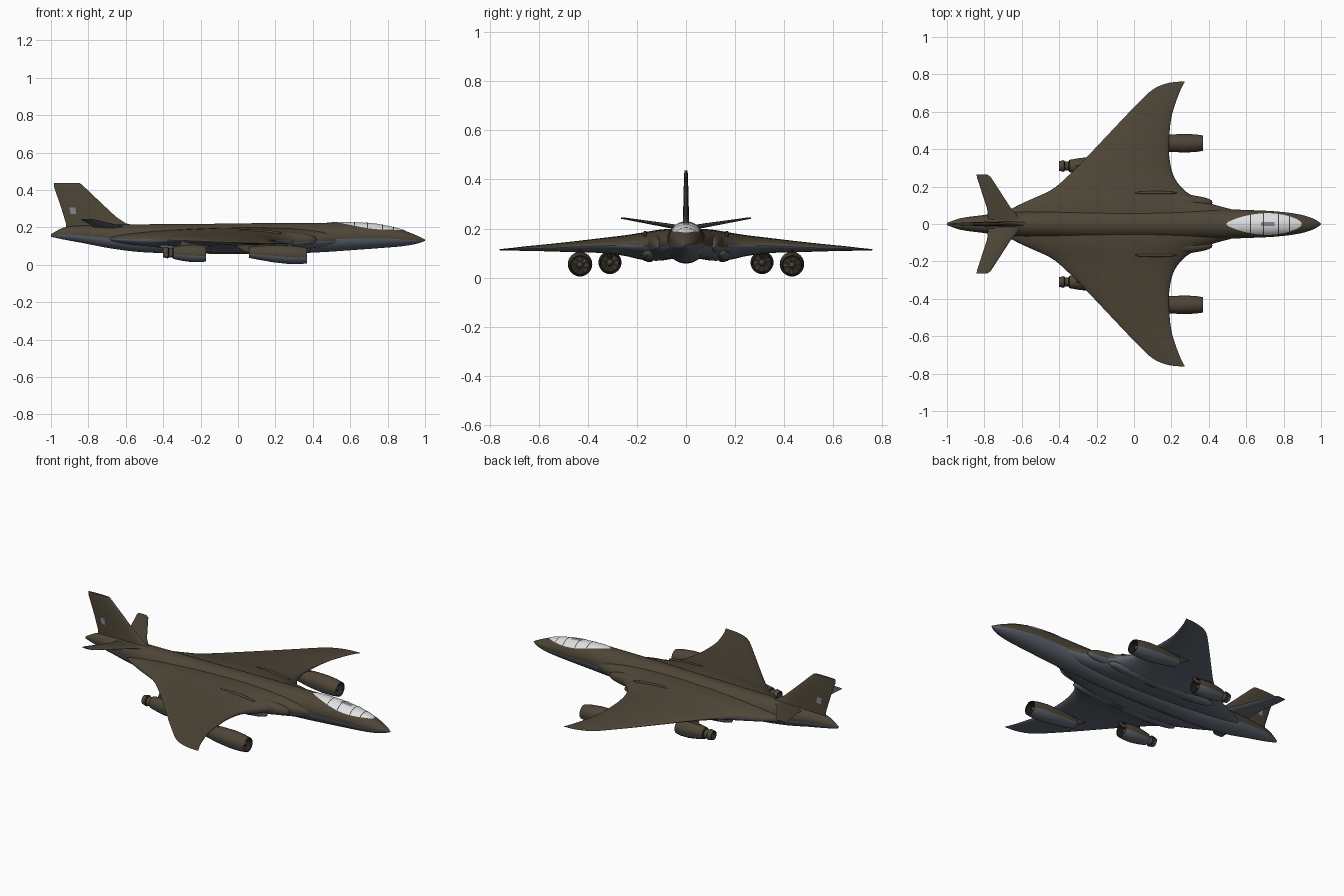
import bpy, bmesh
from math import sin, cos, pi, sqrt
from mathutils import Vector

cube = bpy.data.objects.get("Cube")
if cube:
    bpy.data.objects.remove(cube)


def material(name, r, g, b):
    m = bpy.data.materials.new(name)
    m.use_nodes = True
    m.diffuse_color = (r, g, b, 1)
    m.node_tree.nodes["Principled BSDF"].inputs["Base Color"].default_value = (r, g, b, 1)
    return m


OLIVE = material("olive brown", .075, .06, .038)
BELLY = material("blue grey", .11, .13, .16)
GLASS = material("pale canopy", .75, .76, .77)
DARK = material("dark engine", .02, .018, .014)
PATCH = material("tail patch grey", .22, .25, .28)


def spline(points, x):
    """Smooth interpolation of rows (x, a, b, ...) sorted by rising x."""
    i = 0
    while i < len(points) - 2 and x > points[i + 1][0]:
        i += 1
    p = [points[max(0, min(len(points) - 1, i + k))] for k in (-1, 0, 1, 2)]
    h = p[2][0] - p[1][0]
    t = (x - p[1][0]) / h
    out = []
    for c in range(1, len(p[0])):
        m1 = (p[2][c] - p[0][c]) / (p[2][0] - p[0][0]) * h
        m2 = (p[3][c] - p[1][c]) / (p[3][0] - p[1][0]) * h
        a, b = p[1][c], p[2][c]
        out.append(a + t * m1 + t * t * (3 * (b - a) - 2 * m1 - m2)
                   + t ** 3 * (2 * (a - b) + m1 + m2))
    return out


def loft(name, rings, mats, closed=True, caps=True, mirror=False, two_tone=False, rule=None):
    """Skin a list of rings; the underside can take the second material."""
    bm = bmesh.new()
    rows = [[bm.verts.new(p) for p in ring] for ring in rings]
    n = len(rows[0])
    for a, b in zip(rows, rows[1:]):
        for j in range(n if closed else n - 1):
            k = (j + 1) % n
            bm.faces.new((a[j], a[k], b[k], b[j]))
    if caps:
        bm.faces.new(rows[0])
        bm.faces.new(rows[-1])
    bmesh.ops.remove_doubles(bm, verts=bm.verts, dist=.00005)
    bmesh.ops.recalc_face_normals(bm, faces=bm.faces)
    bm.normal_update()
    for f in bm.faces:
        if two_tone and f.normal.z < -.2:
            f.material_index = 1
        if rule:
            f.material_index = rule(f)
    me = bpy.data.meshes.new(name)
    bm.to_mesh(me)
    bm.free()
    for m in mats:
        me.materials.append(m)
    ob = bpy.data.objects.new(name, me)
    bpy.context.collection.objects.link(ob)
    if mirror:
        ob.modifiers.new("mirror", 'MIRROR').use_axis = (False, True, False)
    bpy.ops.object.select_all(action='DESELECT')
    ob.select_set(True)
    bpy.context.view_layer.objects.active = ob
    bpy.ops.object.shade_smooth_by_angle(angle=.7)
    return ob


# Fuselage: x, half width, top, bottom
BODY = [(-1, .006, .165, .15), (-.93, .03, .2, .135), (-.82, .046, .212, .115),
        (-.68, .062, .216, .088), (-.5, .072, .217, .067), (-.2, .08, .219, .06),
        (.2, .082, .224, .058), (.45, .08, .225, .068), (.6, .075, .225, .078),
        (.75, .068, .215, .089), (.88, .052, .186, .1), (.96, .028, .155, .114),
        (1, .003, .135, .128)]
STEPS = 80
rings = []
for i in range(STEPS + 1):
    x = -cos(pi * i / STEPS)
    w, top, low = spline(BODY, x)
    mid, half = (top + low) / 2, (top - low) / 2
    rings.append([(x, w * cos(2 * pi * j / 40), mid + half * sin(2 * pi * j / 40)) for j in range(40)])
loft("fuselage", rings, [OLIVE, BELLY], two_tone=True)


def skin(x, y, lift):
    """Point just above the upper fuselage surface."""
    w, top, low = spline(BODY, x)
    q = sqrt(max(0, 1 - (y / w) ** 2))
    return (x, y, (top + low) / 2 + (top - low) / 2 * q + lift)


# Canopy glass laid on the fuselage, with thin frames across it
def canopy_width(x):
    s = (x - .49) / .41
    return .058 * max(0, sin(pi * s ** 1.15)) ** .6


def strip(name, x0, x1, width, lift, mat, steps=30):
    rows = []
    for i in range(steps + 1):
        x = x0 + (x1 - x0) * i / steps
        w = width(x)
        rows.append([skin(x, w * (j / 8 - 1), lift) for j in range(17)])
    loft(name, rows, [mat], closed=False, caps=False)


strip("canopy_glass", .495, .895, canopy_width, .003, GLASS)
for n, x in enumerate((.62, .69, .77, .83)):
    strip("canopy_frame_%d" % n, x, x + .005, canopy_width, .0045, OLIVE, 2)
strip("canopy_spine", .68, .75, lambda x: .012, .004, PATCH, 6)

# Forward swept wings: y, leading x, trailing x, top, middle, bottom
WING = [(0, .66, -.74, .2, .14, .08), (.06, .58, -.69, .2, .14, .075),
        (.1, .44, -.62, .197, .138, .068), (.13, .35, -.555, .193, .136, .068),
        (.18, .27, -.445, .184, .134, .072), (.25, .215, -.36, .173, .132, .088),
        (.35, .19, -.26, .161, .129, .1), (.45, .188, -.165, .149, .125, .103),
        (.57, .2, -.052, .136, .12, .107), (.66, .227, .035, .127, .118, .109),
        (.71, .246, .088, .121, .116, .11), (.74, .26, .14, .118, .1145, .111),
        (.757, .27, .2, .116, .1135, .111), (.762, .27, .255, .114, .1135, .113)]
rings = []
for i in range(49):
    y = .762 * sin(pi / 2 * i / 48)
    lead, trail, top, mid, low = spline(WING, y)
    ring = []
    for j in range(48):
        t = 2 * pi * j / 48
        s = (1 - cos(t)) / 2
        thick = sin(t) * (1.17 - .4 * s)
        ring.append((lead + (trail - lead) * s, y, mid + thick * ((top - mid) if thick > 0 else (mid - low))))
    rings.append(ring)
loft("wings", rings, [OLIVE, BELLY], mirror=True, two_tone=True)


def blob(name, a, b, ry, rz, mats, tone=False):
    """Streamlined fairing between two points."""
    a, b = Vector(a), Vector(b)
    rows = []
    for i in range(17):
        c = a.lerp(b, (1 - cos(pi * i / 16)) / 2)
        r = max(sin(pi * i / 16), .001) ** .8
        rows.append([c + Vector((0, ry * r * cos(pi * j / 8), rz * r * sin(pi * j / 8))) for j in range(16)])
    loft(name, rows, mats, mirror=True, two_tone=tone)


blob("intake_fairings", (.42, .115, .135), (-.05, .14, .14), .038, .042, [OLIVE, BELLY], True)
blob("belly_fairings", (.3, .15, .1), (-.42, .16, .1), .04, .034, [OLIVE, BELLY], True)
blob("wing_ridges", (.23, .167, .17), (0, .167, .183), .009, .012, [OLIVE])
blob("gear_doors", (.06, .15, .075), (-.06, .15, .075), .018, .012, [OLIVE])


# Engine pods: turned profiles of (x, radius), open at the front
def engine(name, profile, y, z, tilt):
    x0 = profile[0][0]
    rows = [[(x, y + r * cos(pi * j / 12), z + tilt * (x - x0) + r * sin(pi * j / 12))
             for j in range(24)] for x, r in profile]
    last = max(p[0] for p in profile)

    def paint(f):
        c = f.calc_center_median()
        centre = z + tilt * (c.x - x0)
        inner = f.normal.y * (c.y - y) + f.normal.z * (c.z - centre) < -.001
        if inner or (abs(f.normal.x) > .7 and c.x < last - .02):
            return 2
        return 1 if f.normal.z < -.3 else 0
    loft(name, rows, [OLIVE, BELLY, DARK], mirror=True, rule=paint)
    # Spinner and fan blades in the intake
    hub = [(last - .04 + .03 * k / 5, max(.0005, .014 * sqrt(1 - (k / 5) ** 2))) for k in range(6)]
    loft(name + "_spinner", [[(x, y + r * cos(pi * j / 6), z + tilt * (x - x0) + r * sin(pi * j / 6))
                              for j in range(12)] for x, r in hub], [OLIVE], mirror=True)
    for k in range(8):
        a = pi * k / 4
        zc = z + tilt * (last - x0)
        loft("%s_blade_%d" % (name, k),
             [[(last - .038 + d, y + r * cos(a + e), zc + r * sin(a + e))
               for d, e in ((0, -.14), (.004, -.14), (.008, .14), (.004, .14))]
              for r in (.012, .035)], [OLIVE], mirror=True)


engine("front_engines", [(.1, .002), (.1, .02), (.06, .03), (.11, .037), (.19, .046), (.27, .05), (.33, .047),
                         (.37, .041), (.368, .037), (.33, .037), (.33, .002)], .432, .065, -.06)
engine("rear_engines", [(-.36, .002), (-.36, .02), (-.4, .022), (-.4, .026), (-.375, .031), (-.37, .025),
                        (-.35, .025), (-.345, .033), (-.3, .041), (-.25, .047), (-.2, .046),
                        (-.17, .041), (-.172, .037), (-.21, .037), (-.21, .002)], .31, .065, -.03)


# Flat tapered surfaces: outline stations of (leading x, trailing x, position)
def blade(name, stations, mats, mirror=False, tone=False):
    rows = []
    for lead, trail, y, z, ty, tz in stations:
        ring = []
        for j in range(20):
            t = 2 * pi * j / 20
            s = (1 - cos(t)) / 2
            h = sin(t) * (1.2 - .5 * s)
            ring.append((lead + (trail - lead) * s, y + ty * h, z + tz * h))
        rows.append(ring)
    loft(name, rows, mats, mirror=mirror, two_tone=tone)


blade("front_pylons", [(.2, .04, .432, .07, .008, 0), (.17, -.06, .432, .125, .008, 0)], [OLIVE], True)
blade("rear_pylons", [(-.18, -.32, .31, .08, .01, 0), (-.1, -.3, .31, .13, .01, 0)], [OLIVE], True)
blade("tail_fin", [(-.5, -.92, 0, .2, .016, 0), (-.6, -.92, 0, .222, .014, 0), (-.65, -.93, 0, .255, .012, 0),
                   (-.72, -.95, 0, .32, .011, 0), (-.825, -.985, 0, .42, .008, 0),
                   (-.845, -.985, 0, .437, .006, 0)], [OLIVE])
blade("tailplanes", [(-.6, -.78, .02, .203, 0, .01), (-.655, -.785, .08, .213, 0, .009),
                     (-.765, -.84, .25, .241, 0, .004), (-.785, -.842, .265, .243, 0, .003)],
      [OLIVE, BELLY], True, True)

# Small pale panel on each side of the fin
loft("fin_panels", [[(x, .0125, .272), (x - .006, .0125, .308)] for x in (-.895, -.865)],
     [PATCH], closed=False, caps=False, mirror=True)
